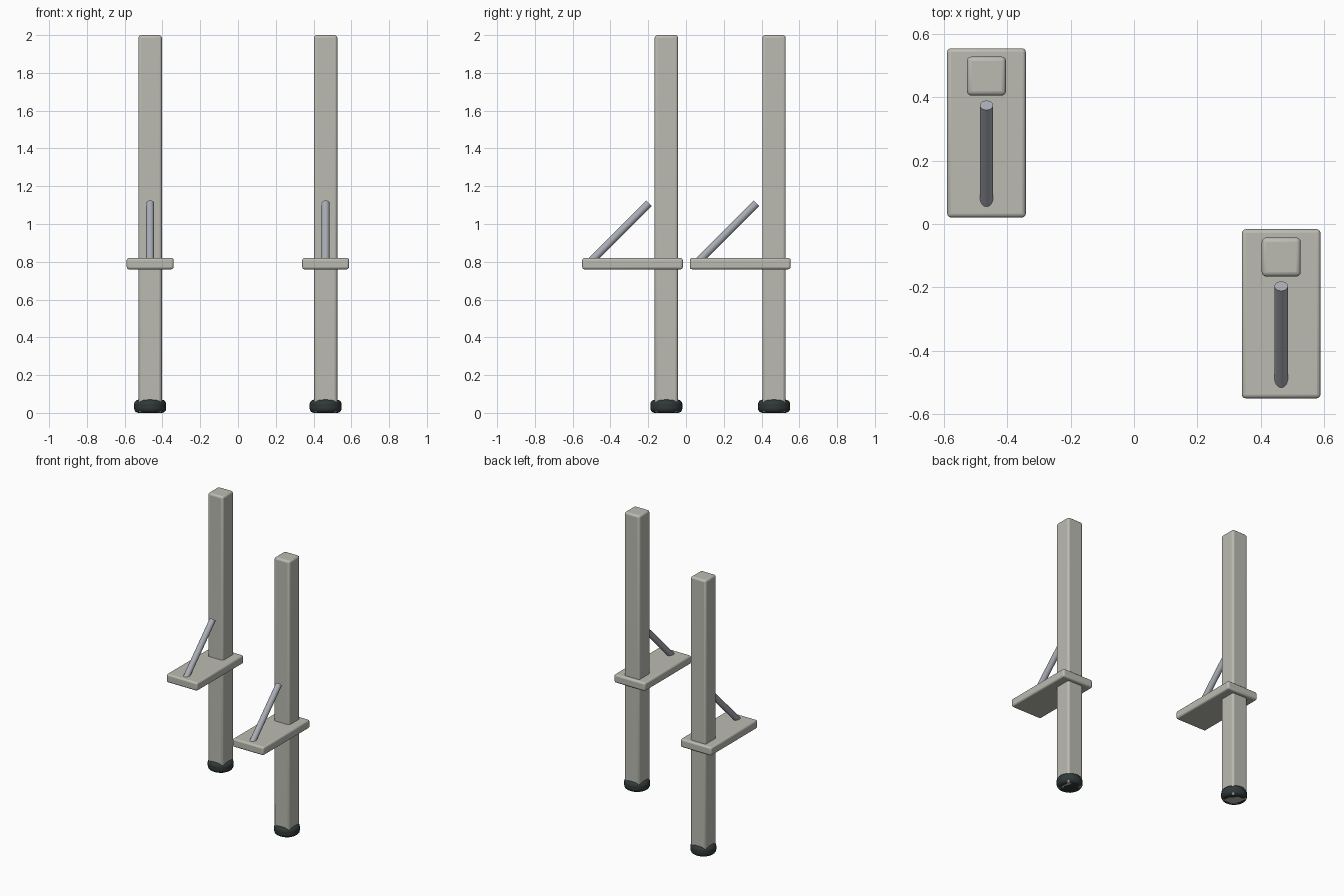
import bpy
from math import radians

if "Cube" in bpy.data.objects:
    bpy.data.objects.remove(bpy.data.objects["Cube"])


def material(name, rgb):
    m = bpy.data.materials.new(name)
    m.diffuse_color = (*rgb, 1)
    m.use_nodes = True
    m.node_tree.nodes["Principled BSDF"].inputs["Base Color"].default_value = m.diffuse_color
    return m


WOOD = material("pale_wood", (0.50, 0.50, 0.45))
METAL = material("metal", (0.40, 0.42, 0.46))
RUBBER = material("rubber", (0.03, 0.04, 0.04))


def finish(name, mat, bevel=0.0, segments=3):
    ob = bpy.context.object
    ob.name = name
    ob.data.materials.append(mat)
    bpy.ops.object.transform_apply(location=False, rotation=False, scale=True)
    bpy.ops.object.shade_smooth_by_angle(angle=radians(35))
    if bevel:
        mod = ob.modifiers.new("rounded_edges", 'BEVEL')
        mod.width = bevel
        mod.segments = segments
        mod.limit_method = 'ANGLE'
        bpy.ops.object.modifier_move_to_index(modifier=mod.name, index=0)
    return ob


def box(name, centre, size, bevel, mat):
    bpy.ops.mesh.primitive_cube_add(size=1, location=centre)
    bpy.context.object.scale = size
    return finish(name, mat, bevel)


def rod(name, centre, radius, depth, mat, rotation=(0, 0, 0), bevel=0.0):
    bpy.ops.mesh.primitive_cylinder_add(vertices=32, radius=radius, depth=depth,
                                        location=centre, rotation=rotation)
    return finish(name, mat, bevel, 4)


# Two identical stilts, staggered front to back
for side, x, y in (("left", -0.465, 0.466), ("right", 0.464, -0.104)):
    # Square pole
    box(f"{side}_pole", (x, y, 1.0), (0.123, 0.123, 2.0), 0.014, WOOD)
    # Foot platform around the pole, reaching forward
    box(f"{side}_footplate", (x, y - 0.179, 0.79), (0.248, 0.533, 0.06), 0.012, WOOD)
    # Diagonal brace rising from the platform towards the pole
    rod(f"{side}_brace", (x, y - 0.251, 0.951), 0.021, 0.45, METAL,
        rotation=(radians(-45), 0, 0))
    # Rounded rubber tip
    rod(f"{side}_rubber_tip", (x, y, 0.035), 0.085, 0.07, RUBBER, bevel=0.024)
